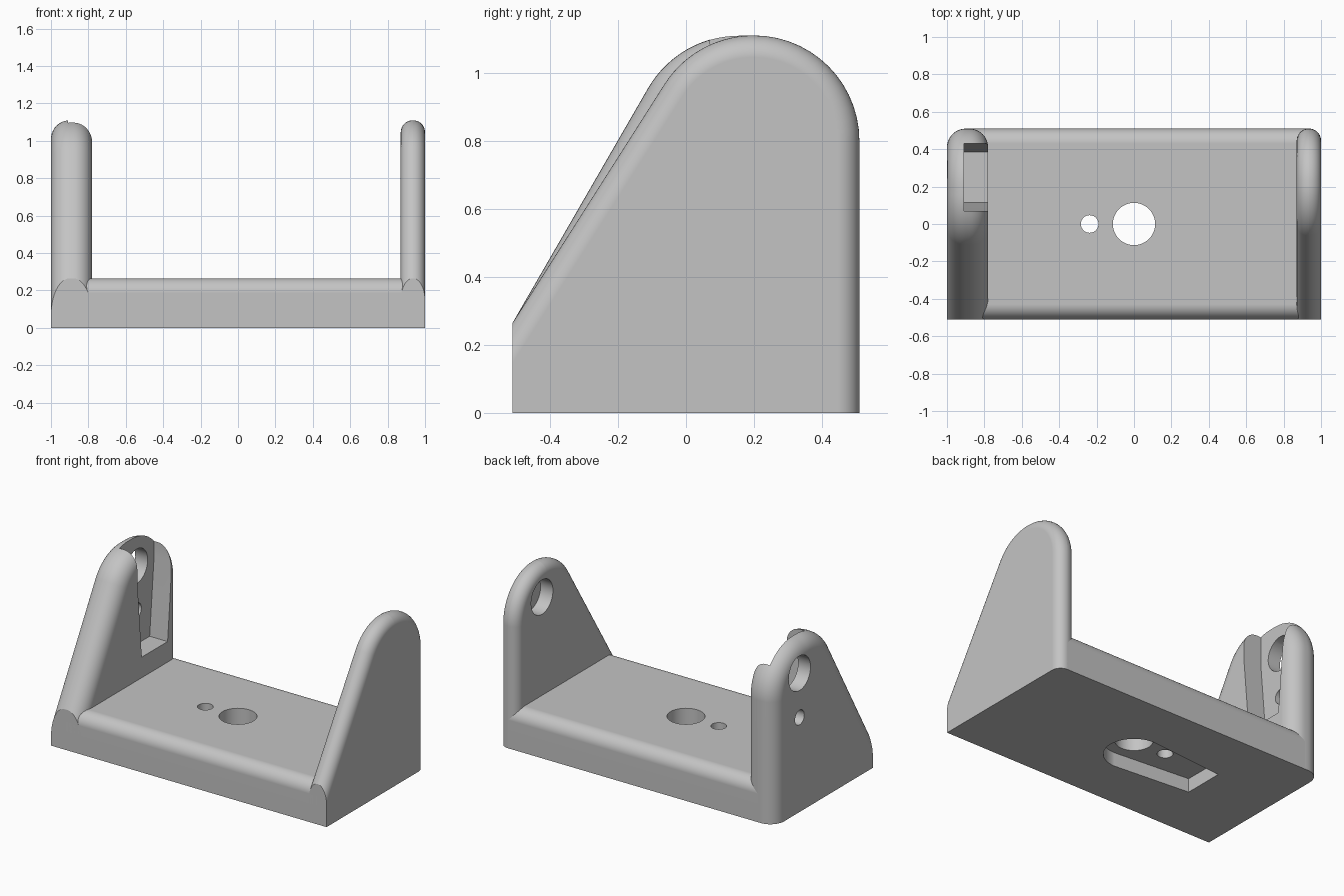
import bpy, bmesh
from math import sin, cos, tan, pi, radians

if "Cube" in bpy.data.objects:
    bpy.data.objects.remove(bpy.data.objects["Cube"], do_unlink=True)

HALF_D = 0.51      # half depth of the bracket
BASE_H = 0.265     # base thickness
TOP = 1.11         # height of the side plates
ROUND = 0.31       # radius of the plate tops
PY, PZ = 0.25, 0.91  # pivot axis of the side plates

grey = bpy.data.materials.new("light_grey")
grey.use_nodes = True
colour = (0.55, 0.55, 0.55, 1)
grey.diffuse_color = colour
grey.node_tree.nodes["Principled BSDF"].inputs["Base Color"].default_value = colour


def arc(cx, cy, r, start, end, n=14):
    """Points on an arc, angles in degrees."""
    angles = [radians(start + (end - start) * i / n) for i in range(n + 1)]
    return [(cx + r * cos(a), cy + r * sin(a)) for a in angles]


def circle(cx, cy, r):
    return arc(cx, cy, r, 0, 360, 40)[:-1]


def loft(name, rings):
    """Closed solid through rings of equal point count."""
    bm = bmesh.new()
    loops = [[bm.verts.new(p) for p in ring] for ring in rings]
    for a, b in zip(loops, loops[1:]):
        for i in range(len(a)):
            bm.faces.new((a[i - 1], a[i], b[i], b[i - 1]))
    bm.faces.new(loops[0])
    bm.faces.new(loops[-1])
    bmesh.ops.recalc_face_normals(bm, faces=bm.faces[:])
    mesh = bpy.data.meshes.new(name)
    bm.to_mesh(mesh)
    bm.free()
    obj = bpy.data.objects.new(name, mesh)
    bpy.context.scene.collection.objects.link(obj)
    return obj


def prism_x(name, outline, lo, hi):
    return loft(name, [[(x, u, v) for u, v in outline] for x in (lo, hi)])


def prism_z(name, outline, lo, hi):
    return loft(name, [[(u, v, z) for u, v in outline] for z in (lo, hi)])


def cut(target, cutter):
    """Subtract the cutter, keeping the first solver result that is a sound mesh."""
    mod = target.modifiers.new("cut", "BOOLEAN")
    mod.object, mod.operation = cutter, "DIFFERENCE"
    result = target.data
    for solver in ("EXACT", "MANIFOLD", "FLOAT"):
        mod.solver = solver
        bpy.context.view_layer.update()
        graph = bpy.context.evaluated_depsgraph_get()
        mesh = bpy.data.meshes.new_from_object(target.evaluated_get(graph))
        if len(mesh.polygons) > len(target.data.polygons) / 2:
            result = mesh
            break
    target.modifiers.remove(mod)
    target.data = result
    bpy.data.objects.remove(cutter, do_unlink=True)


def plate_outline(slope, inset):
    """Side plate outline in yz, drawn in from its rolled edge by inset."""
    corner_y = -HALF_D + (TOP - BASE_H) / tan(radians(slope))
    front_y = corner_y + ROUND * tan(radians(slope / 2))
    back_y = HALF_D - ROUND
    r = ROUND - inset
    pts = [(-HALF_D, 0), (HALF_D - inset, 0)]
    pts += arc(back_y, TOP - ROUND, r, 0, 90)
    pts += arc(min(front_y, back_y - 0.002), TOP - ROUND, r, 90, 90 + slope)
    pts.append((-HALF_D, BASE_H - inset / cos(radians(slope))))
    return pts


def side_plate(name, lo, hi, slope, edge_r, steps=10):
    """Sloped plate with both rims rolled over by edge_r."""
    rolled = []
    for i in range(steps + 1):
        a = pi / 2 * i / steps
        rolled.append((edge_r * (1 - cos(a)), edge_r * (1 - sin(a))))
    stations = [(lo + depth, inset) for depth, inset in rolled]
    stations += [(hi - depth, inset) for depth, inset in reversed(rolled)]
    return loft(name, [[(x, y, z) for y, z in plate_outline(slope, inset)]
                       for x, inset in stations])


# Base block with rolled front and back top edges
r = 0.08
profile = [(-HALF_D, 0), (HALF_D, 0)]
profile += arc(HALF_D - r, BASE_H - r, r, 0, 90, 10)
profile += arc(-HALF_D + r, BASE_H - r, r, 90, 180, 10)
base = prism_x("base", profile, -0.89, 0.935)

# Lever pocket under the base, with its two through holes
pocket = [(-0.53, -0.134)] + arc(0, 0, 0.18, -90, 90, 24) + [(-0.53, 0.134)]
cut(base, prism_z("pocket_cutter", pocket, -0.1, 0.09))
for x, radius in ((0, 0.113), (-0.237, 0.047)):
    cut(base, prism_z("hole_cutter", circle(x, 0, radius), -0.1, 0.4))

# Thick plate with a lever slot open at the top, pivot hole and screw hole
thick_plate = side_plate("thick_plate", -1, -0.78, 60, 0.1)
slot = [(PY - 0.134, 0.40), (PY + 0.134, 0.40), (PY + 0.18, PZ), (PY + 0.18, 1.3),
        (PY - 0.18, 1.3), (PY - 0.18, PZ)]
cut(thick_plate, prism_x("slot_cutter", slot, -0.91, -0.7))
for z, radius in ((PZ, 0.113), (0.62, 0.048)):
    cut(thick_plate, prism_x("hole_cutter", circle(PY, z, radius), -1.1, -0.85))

# Thin plate with a blind pivot hole on its inner face
thin_plate = side_plate("thin_plate", 0.87, 1, 57.4, 0.064)
cut(thin_plate, prism_x("hole_cutter", circle(PY, PZ, 0.113), 0.8, 0.96))

# Finish: one colour, smooth rolled edges, flat large faces
bpy.ops.object.select_all(action="DESELECT")
for part in (base, thick_plate, thin_plate):
    part.data.materials.clear()
    part.data.materials.append(grey)
    part.select_set(True)
    bpy.context.view_layer.objects.active = part
bpy.ops.object.shade_smooth_by_angle(angle=radians(25))
for part in (base, thick_plate, thin_plate):
    weighted = part.modifiers.new("flat_faces", "WEIGHTED_NORMAL")
    weighted.keep_sharp = True
